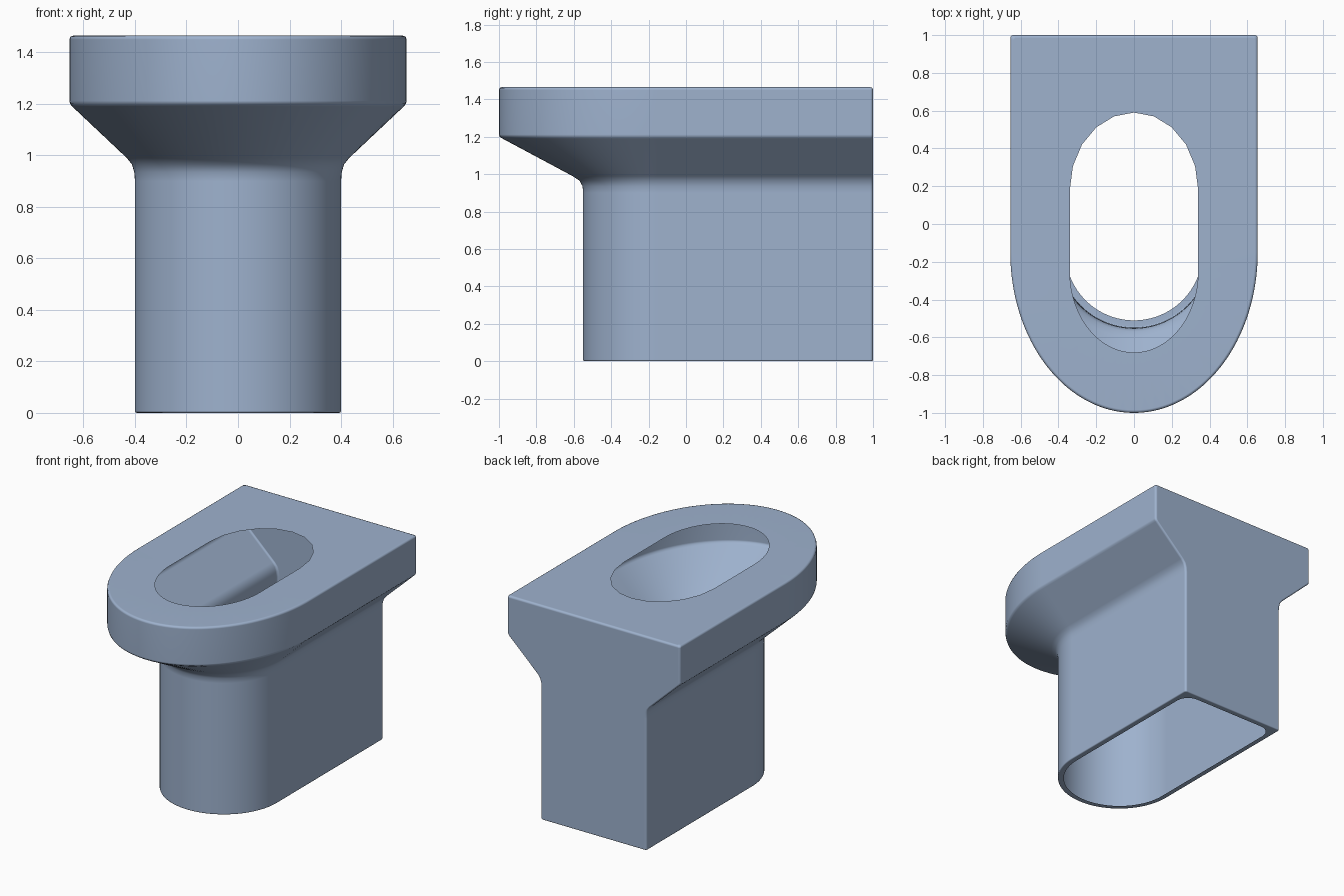
import bpy, bmesh
from math import sin, cos, pi

cube = bpy.data.objects.get("Cube")
if cube:
    bpy.data.objects.remove(cube)

CENTRE_Y = -0.15   # where the straight sides meet the rounded front


def arc(cx, cy, rx, ry, start, end, steps):
    """Points along an elliptical arc, angles in half turns."""
    angles = [pi * (start + (end - start) * i / steps) for i in range(steps + 1)]
    return [(cx + rx * cos(t), cy + ry * sin(t)) for t in angles]


def u_outline(half, front, back, corner):
    """Rounded front, straight sides and a square back with small corners."""
    c = back - corner
    return (arc(0, CENTRE_Y, half, CENTRE_Y - front, 1, 2, 64)
            + arc(half - corner, c, corner, corner, 0, 0.5, 6)
            + arc(corner - half, c, corner, corner, 0.5, 1, 6))


def add_ring(bm, points, z):
    return [bm.verts.new((x, y, z)) for x, y in points]


def skin(bm, a, b):
    n = len(a)
    for i in range(n):
        j = (i + 1) % n
        bm.faces.new((a[i], a[j], b[j], b[i]))


# Shell sections from the bottom lip up: half width, front, back, corner, height
sections = [
    (0.362, -0.51, 0.962, 0.09, 0.0),
    (0.392, -0.542, 0.992, 0.012, 0.0),
    (0.398, -0.548, 0.998, 0.014, 0.002),
    (0.4, -0.55, 1, 0.015, 0.008),
    (0.4, -0.55, 1, 0.015, 0.9),
    (0.403, -0.553, 1, 0.015, 0.935),
    (0.412, -0.569, 1, 0.015, 0.965),
    (0.432, -0.607, 1, 0.015, 0.99),
    (0.644, -0.981, 1, 0.015, 1.19),
    (0.652, -0.996, 1, 0.015, 1.2),
    (0.655, -1, 1, 0.015, 1.212),
    (0.655, -1, 1, 0.015, 1.45),
    (0.651, -0.996, 0.996, 0.014, 1.461),
    (0.64, -0.985, 0.985, 0.012, 1.465),
]
bm = bmesh.new()
rings = [add_ring(bm, u_outline(*s[:4]), s[4]) for s in sections]
for low, high in zip(rings, rings[1:]):
    skin(bm, low, high)

# Flat top with an oval opening, finely rounded in front, faceted at the back
hole = add_ring(bm, arc(0, -0.25, 0.34, 0.43, 1, 2, 40)
                + arc(0, 0.18, 0.34, 0.41, 0, 1, 10), sections[-1][4])
edges = []
for ring in (rings[-1], hole):
    for i, v in enumerate(ring):
        w = ring[(i + 1) % len(ring)]
        edges.append(bm.edges.get((v, w)) or bm.edges.new((v, w)))
bmesh.ops.triangle_fill(bm, edges=edges, use_beauty=True, normal=(0, 0, 1))
bmesh.ops.recalc_face_normals(bm, faces=bm.faces[:])

mesh = bpy.data.meshes.new("toilet_shell")
bm.to_mesh(mesh)
bm.free()
shell = bpy.data.objects.new("toilet_shell", mesh)
bpy.context.collection.objects.link(shell)

# Single blue grey colour
color = (0.342, 0.445, 0.617, 1)
mat = bpy.data.materials.new("blue_grey")
mat.use_nodes = True
mat.diffuse_color = color
bsdf = next(n for n in mat.node_tree.nodes if n.type == 'BSDF_PRINCIPLED')
bsdf.inputs["Base Color"].default_value = color
mesh.materials.append(mat)

# Smooth rounded edges while the large faces stay flat
mesh.shade_smooth()
weighted = shell.modifiers.new("flat_faces", 'WEIGHTED_NORMAL')
weighted.weight = 100
